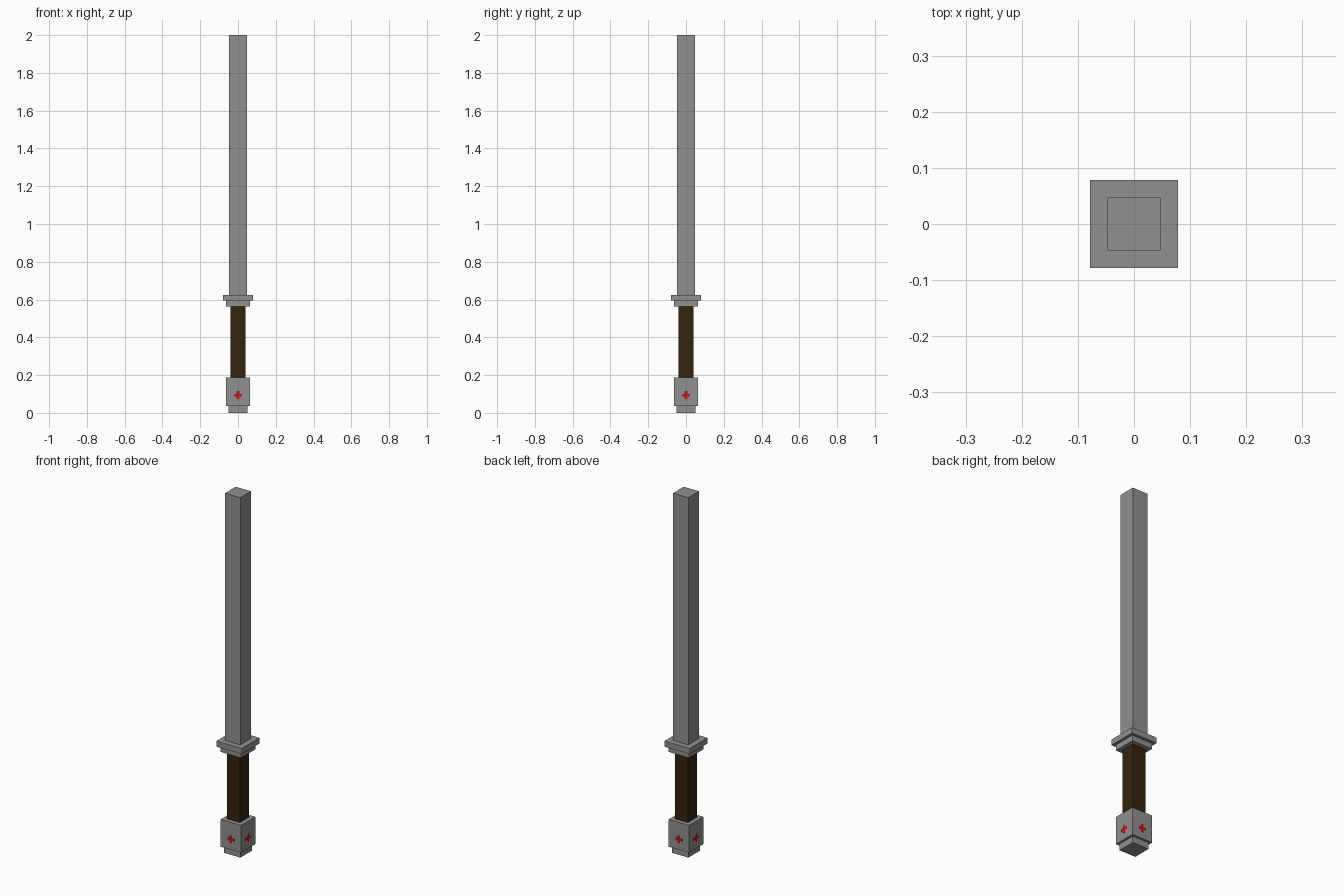
import bpy, bmesh, math
from mathutils import Matrix

cube = bpy.data.objects.get("Cube")
if cube:
    bpy.data.objects.remove(cube, do_unlink=True)

U = 1 / 64  # modelling unit


def material(name, rgb):
    m = bpy.data.materials.new(name)
    m.use_nodes = True
    m.diffuse_color = (*rgb, 1)
    m.node_tree.nodes["Principled BSDF"].inputs["Base Color"].default_value = (*rgb, 1)
    return m


steel = material("grey steel", (0.28, 0.28, 0.28))
leather = material("dark brown leather", (0.036, 0.017, 0.004))
red = material("red", (0.62, 0.004, 0.004))


def make_object(name, bm, mat):
    bmesh.ops.recalc_face_normals(bm, faces=bm.faces)
    me = bpy.data.meshes.new(name)
    bm.to_mesh(me)
    bm.free()
    me.materials.append(mat)
    ob = bpy.data.objects.new(name, me)
    bpy.context.collection.objects.link(ob)
    return ob


def block(name, half, z0, z1, mat):
    """Square block centred on the z axis."""
    bm = bmesh.new()
    bmesh.ops.create_cube(bm, size=1, matrix=Matrix.Translation((0, 0, (z0 + z1) / 2))
                          @ Matrix.Diagonal((2 * half, 2 * half, z1 - z0, 1)))
    return make_object(name, bm, mat)


def cross_plate(name, angle, half, z):
    """Thin plus-shaped plate lying on one side of the pommel."""
    a, b = 0.0075, 0.0215  # arm half width, arm reach
    quarter = [(a, a), (a, b), (-a, b)]
    bm = bmesh.new()
    outline = []
    for k in range(4):
        c, s = round(math.cos(k * math.pi / 2)), round(math.sin(k * math.pi / 2))
        outline += [(c * x - s * y, s * x + c * y) for x, y in quarter]
    face = bm.faces.new([bm.verts.new((x, -half, z + y)) for x, y in outline])
    ext = bmesh.ops.extrude_face_region(bm, geom=[face])
    verts = [v for v in ext["geom"] if isinstance(v, bmesh.types.BMVert)]
    bmesh.ops.translate(bm, verts=verts, vec=(0, -0.0012, 0))
    bmesh.ops.rotate(bm, verts=bm.verts, cent=(0, 0, 0),
                     matrix=Matrix.Rotation(angle, 3, 'Z'))
    return make_object(name, bm, red)


# Stacked blocks from the bottom up
block("pommel_base", 0.05, 0, 2.25 * U, steel)
block("pommel", 4 * U, 2.25 * U, 12 * U, steel)
block("grip", 2.5 * U, 12 * U, 36 * U, leather)
block("lower_guard", 4 * U, 36 * U, 38 * U, steel)
block("upper_guard", 5 * U, 38 * U, 40 * U, steel)
block("blade", 3 * U, 40 * U, 2.0, steel)

# Red cross on each side of the pommel
for i, side in enumerate(("front", "left", "back", "right")):
    cross_plate(f"pommel_cross_{side}", i * math.pi / 2, 4 * U, 6 * U)
